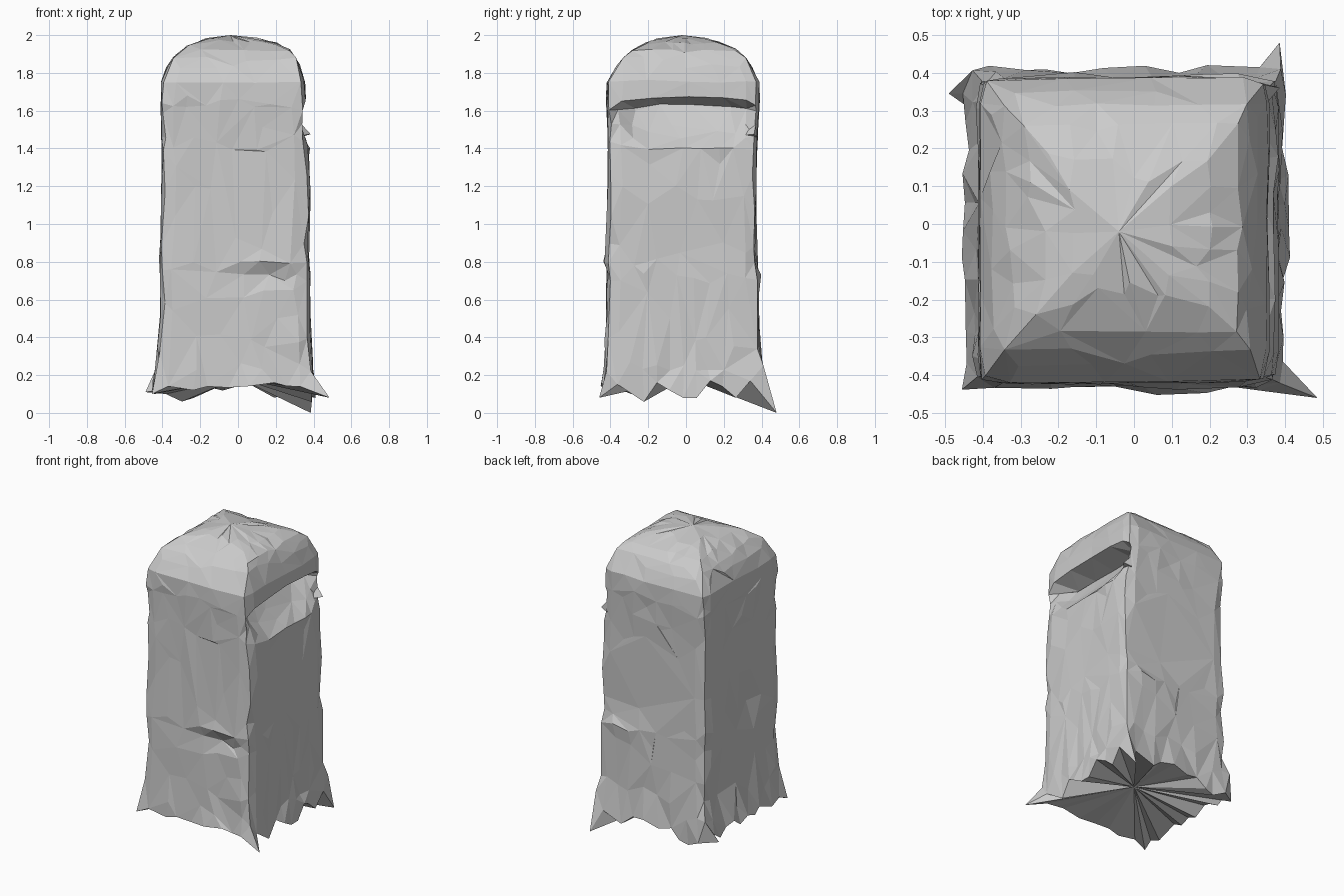
import bpy, bmesh, math, random
from mathutils import Vector

random.seed(4)
N = 12  # segments per side of the square cross-section

# levels of the square pillar: z, x min, x max, y min, y max
LEVELS = [
    (0.24, -.430, .390, -.430, .400), (0.36, -.420, .385, -.425, .390),
    (0.50, -.410, .380, -.420, .385), (0.64, -.412, .380, -.422, .382),
    (0.72, -.412, .380, -.420, .380), (0.79, -.415, .376, -.420, .380),
    (0.88, -.415, .373, -.418, .378), (1.05, -.405, .380, -.415, .372),
    (1.20, -.405, .380, -.412, .372), (1.32, -.402, .372, -.412, .373),
    (1.40, -.402, .368, -.412, .375), (1.46, -.403, .360, -.413, .377),
    (1.53, -.404, .352, -.414, .380), (1.60, -.406, .352, -.417, .384),
    (1.63, -.408, .354, -.419, .386), (1.67, -.409, .356, -.421, .388),
    (1.75, -.406, .352, -.417, .387), (1.83, -.375, .328, -.370, .350),
    (1.88, -.340, .305, -.330, .315), (1.92, -.295, .275, -.285, .270),
    (1.955, -.235, .205, -.215, .195), (1.98, -.170, .105, -.150, .110),
]

# torn hem heights, going round from the front left corner
HEM = [.10, .14, .13, .12, .14, .14, .13, .14, .15, .16, .14, .14,
       .08, .15, .10, .06, .16, .12, .08, .08, .17, .14, .08, .17,
       .00, .13, .11, .08, .14, .15, .13, .12, .14, .08, .06, .10,
       .11, .15, .10, .14, .16, .11, .14, .12, .15, .12, .10, .13]
CORNERS = {0: (-.455, -.440), N: (.485, -.46), 2 * N: (.385, .48), 3 * N: (-.49, .345)}


def ring(x0, x1, y0, y1):
    """Points round a rectangle, with the side they belong to."""
    c = [(x0, y0), (x1, y0), (x1, y1), (x0, y1)]
    for s in range(4):
        a, b = Vector(c[s]), Vector(c[(s + 1) % 4])
        for i in range(N):
            yield s, i, a.lerp(b, i / N)


def bump(p, q, cp, cq, rp, rq):
    return math.exp(-((p - cp) / rp) ** 2 - ((q - cq) / rq) ** 2)


def shape(side, i, p, z):
    """Displace a wall point: side hollow, small ledges and chips."""
    x, y = p
    dz = random.uniform(-.02, .02) if z < 1.3 else random.uniform(-.006, .006)
    # blunted vertical edges
    if i == 0 and .3 < z < 1.85:
        x, y = x - math.copysign(.014, x), y - math.copysign(.014, y)
    # wide hollow under the brow on the right side
    if side == 1 and i > 0 and 1.35 < z < 1.65:
        u = min(1, abs(y + .01) / .38)
        low = 1.38 + .16 * u ** 3
        t = max(0, min(1, (z - low) / (1.63 - low)))
        x -= .16 * t * (1 - u ** 6)
    if side == 1 and 1.3 < z < 1.7:
        x += .015 * bump(y, z, 0, 1.40, .3, .04)
        if z > 1.62:    # brow edge arches down at both ends
            dz -= .03 * min(1, abs(y) / .38) ** 3
    if side == 0:   # front ledge
        y -= .022 * bump(x, z, .14, .80, .17, .05) - .025 * bump(x, z, .16, .72, .16, .05)
    if side == 2:   # back ledge
        y += .02 * bump(x, z, .22, .72, .2, .06) - .02 * bump(x, z, .22, .84, .2, .08)
    if side == 3:   # left chips
        x += .04 * bump(y, z, -.08, .86, .15, .11) + .025 * bump(y, z, .2, .36, .12, .09)
    wob = .010 if i == 0 and z < 1.7 else .009 if z < .5 else .004
    return Vector((x + random.uniform(-wob, wob), y + random.uniform(-wob, wob), z + dz))


bm = bmesh.new()
rings = []

# torn, flared hem
hem = []
for k, (s, i, p) in enumerate(ring(-.44, .395, -.435, .405)):
    xy = Vector(CORNERS[k]) if k in CORNERS else p + p.normalized() * random.uniform(-.01, .02)
    hem.append(bm.verts.new((xy.x, xy.y, HEM[k])))
rings.append(hem)

# walls and domed top
for z, x0, x1, y0, y1 in LEVELS:
    rings.append([bm.verts.new(shape(s, i, p, z)) for s, i, p in ring(x0, x1, y0, y1)])

for a, b in zip(rings, rings[1:]):
    n = len(a)
    for k in range(n):
        bm.faces.new((a[k], a[(k + 1) % n], b[(k + 1) % n], b[k]))

# crown and radial fan underneath
crown = bm.verts.new((-.04, -.02, 2.0))
hub = bm.verts.new((0, 0, .185))
for k in range(4 * N):
    j = (k + 1) % (4 * N)
    bm.faces.new((rings[-1][k], rings[-1][j], crown))
    bm.faces.new((hem[j], hem[k], hub))

# small spike at the back end of the hollow
tip = bm.verts.new((.385, .36, 1.475))
base = [bm.verts.new(c) for c in ((.335, .37, 1.53), (.335, .30, 1.47), (.33, .375, 1.46))]
for k in range(3):
    bm.faces.new((base[k], base[(k + 1) % 3], tip))

bmesh.ops.triangulate(bm, faces=bm.faces[:])
bmesh.ops.recalc_face_normals(bm, faces=bm.faces[:])
mesh = bpy.data.meshes.new("rock_pillar")
bm.to_mesh(mesh)
bm.free()
pillar = bpy.data.objects.new("rock_pillar", mesh)
bpy.context.collection.objects.link(pillar)

# large irregular facets
facets = pillar.modifiers.new("facets", 'DECIMATE')
facets.ratio = 0.36
